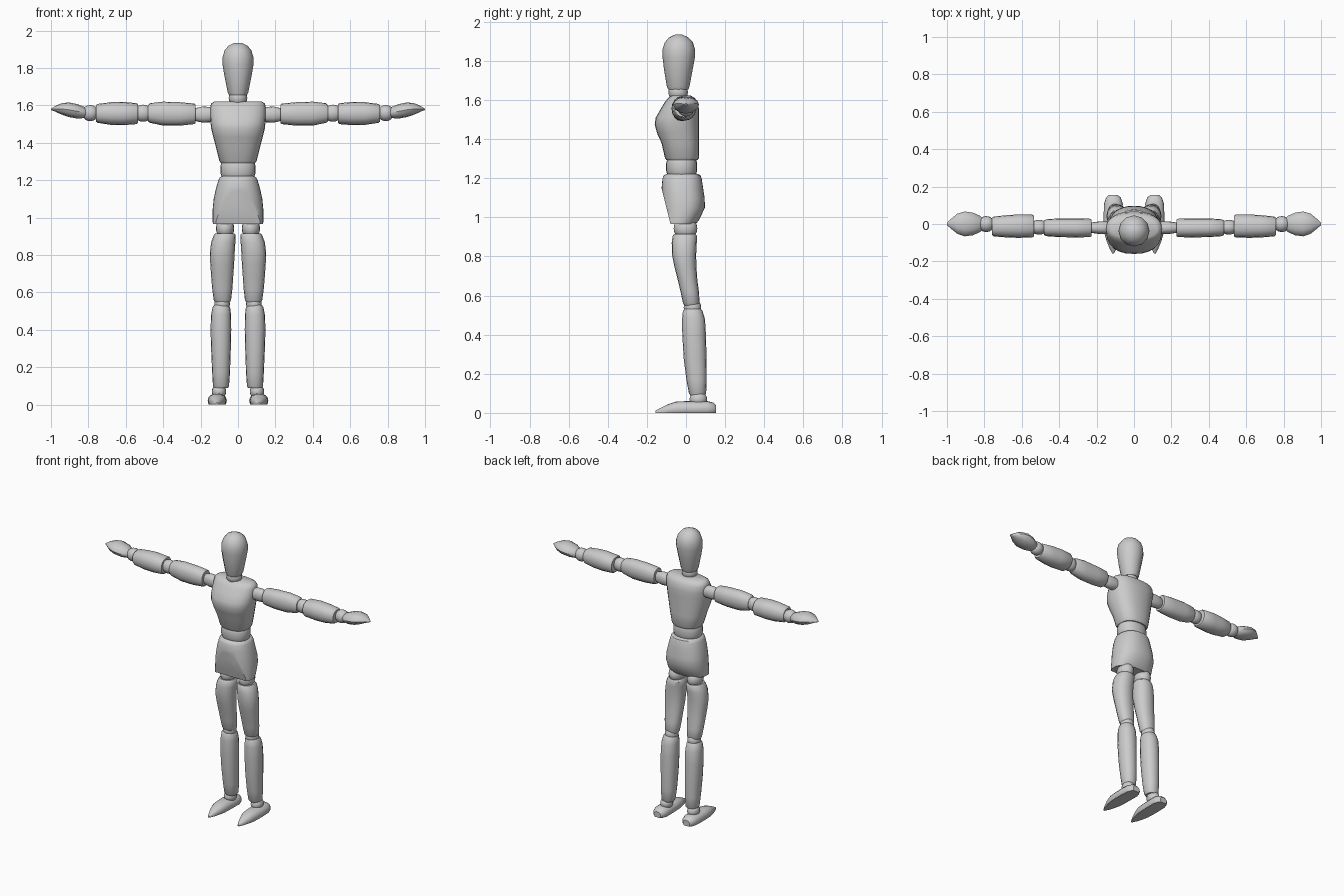
import bpy, bmesh, math
from mathutils import Vector

ORDER = {'x': lambda t, a, b: (t, a, b),
         'y': lambda t, a, b: (a, t, b),
         'z': lambda t, a, b: (a, b, t)}


def loft(name, axis, sections, sides=16, power=2.2, mirror=False, cut=None):
    """Skin rings along an axis; section = (position, a_min, a_max, b_min, b_max)."""
    bm = bmesh.new()
    rings = []
    for t, a0, a1, b0, b1 in sections:
        ring = []
        for i in range(sides):
            w = 2 * math.pi * i / sides
            c, s = math.cos(w), math.sin(w)
            c = math.copysign(abs(c) ** (2 / power), c)
            s = math.copysign(abs(s) ** (2 / power), s)
            p = ORDER[axis](t, (a0 + a1) / 2 + c * (a1 - a0) / 2,
                            (b0 + b1) / 2 + s * (b1 - b0) / 2)
            ring.append(bm.verts.new(p))
        rings.append(ring)
    for r, q in zip(rings, rings[1:]):
        for i in range(sides):
            j = (i + 1) % sides
            bm.faces.new((r[i], r[j], q[j], q[i]))
    bm.faces.new(rings[0])
    bm.faces.new(rings[-1])
    if cut:  # slice flat, keeping the side opposite the normal
        geom = bm.verts[:] + bm.edges[:] + bm.faces[:]
        bmesh.ops.bisect_plane(bm, geom=geom, plane_co=Vector(cut[0]),
                               plane_no=Vector(cut[1]), clear_outer=True)
        bmesh.ops.holes_fill(bm, edges=[e for e in bm.edges if e.is_boundary], sides=0)
    bmesh.ops.recalc_face_normals(bm, faces=bm.faces[:])
    finish(name, bm, mirror)


def ball(name, x, y, z, mirror=False):
    """Ellipsoid joint filling the given (min, max) ranges."""
    bm = bmesh.new()
    bmesh.ops.create_uvsphere(bm, u_segments=16, v_segments=10, radius=1)
    for v in bm.verts:
        v.co = [(r[0] + r[1]) / 2 + c * (r[1] - r[0]) / 2 for c, r in zip(v.co, (x, y, z))]
    finish(name, bm, mirror)


def finish(name, bm, mirror):
    me = bpy.data.meshes.new(name)
    bm.to_mesh(me)
    bm.free()
    ob = bpy.data.objects.new(name, me)
    bpy.context.collection.objects.link(ob)
    if mirror:
        ob.modifiers.new("Mirror", 'MIRROR')


# Head and neck
loft("head", 'z', [
    (1.655, -.048, .048, -.092, .012), (1.67, -.055, .055, -.098, .018),
    (1.76, -.073, .073, -.113, .035), (1.82, -.083, .083, -.12, .046),
    (1.86, -.082, .082, -.12, .046), (1.895, -.071, .071, -.108, .035),
    (1.92, -.05, .05, -.087, .012), (1.935, -.02, .02, -.055, -.02)], sides=12, power=2)
ball("neck", (-.05, .05), (-.09, .01), (1.59, 1.69))

# Torso
loft("chest", 'z', [
    (1.293, -.092, .092, -.1, .06), (1.305, -.1, .1, -.108, .067),
    (1.38, -.119, .119, -.125, .067), (1.43, -.132, .132, -.148, .067),
    (1.475, -.143, .143, -.16, .067), (1.51, -.147, .147, -.155, .067),
    (1.55, -.15, .15, -.132, .067), (1.59, -.149, .149, -.108, .06),
    (1.61, -.143, .143, -.092, .045), (1.622, -.125, .125, -.075, .025)],
    sides=24, power=2.4)
loft("waist", 'z', [
    (1.2, -.08, .08, -.088, .044), (1.222, -.089, .089, -.097, .053),
    (1.24, -.094, .094, -.102, .057), (1.275, -.094, .094, -.102, .057),
    (1.295, -.089, .089, -.097, .053), (1.31, -.08, .08, -.088, .044)], sides=20)
loft("pelvis", 'z', [
    (.965, -.134, .134, -.12, .05), (.985, -.136, .136, -.122, .066),
    (1.05, -.135, .135, -.125, .097), (1.1, -.13, .13, -.125, .095),
    (1.16, -.117, .117, -.124, .086), (1.2, -.105, .105, -.12, .08),
    (1.215, -.098, .098, -.113, .074), (1.222, -.085, .085, -.1, .06)],
    sides=32, power=2.3, cut=((0, -.125, 1.15), (0, -.185, -.046)))

# Arms
loft("shoulder", 'x', [
    (.12, -.05, .01, 1.52, 1.58), (.15, -.054, .014, 1.51, 1.592),
    (.19, -.053, .013, 1.508, 1.594), (.225, -.048, .008, 1.516, 1.586),
    (.24, -.04, 0, 1.525, 1.578)], mirror=True)
loft("upper_arm", 'x', [
    (.228, -.066, .024, 1.505, 1.605), (.235, -.07, .028, 1.5, 1.61),
    (.31, -.072, .03, 1.492, 1.617), (.4, -.07, .03, 1.492, 1.62),
    (.47, -.065, .025, 1.507, 1.612), (.482, -.058, .018, 1.515, 1.6)], mirror=True)
ball("elbow", (.455, .56), (-.057, .022), (1.513, 1.604), mirror=True)
loft("forearm", 'x', [
    (.535, -.066, .044, 1.507, 1.607), (.543, -.072, .05, 1.5, 1.612),
    (.62, -.074, .051, 1.494, 1.619), (.68, -.072, .047, 1.496, 1.617),
    (.75, -.066, .04, 1.507, 1.608), (.76, -.058, .032, 1.514, 1.6)], mirror=True)
ball("wrist", (.745, .835), (-.043, .042), (1.516, 1.602), mirror=True)
loft("hand", 'x', [
    (.812, -.034, .034, 1.538, 1.583), (.822, -.042, .043, 1.532, 1.592),
    (.86, -.06, .06, 1.53, 1.607), (.905, -.066, .067, 1.538, 1.616),
    (.945, -.052, .055, 1.552, 1.611), (.98, -.024, .026, 1.568, 1.595),
    (1.0, -.006, .006, 1.575, 1.582)], sides=12, power=2, mirror=True)

# Legs
ball("hip", (.02, .118), (-.063, .058), (.885, 1.0), mirror=True)
loft("thigh", 'z', [
    (.548, .043, .122, -.008, .064), (.56, .037, .13, -.015, .07),
    (.62, .03, .138, -.028, .066), (.68, .026, .143, -.042, .058),
    (.75, .021, .148, -.06, .053), (.81, .018, .151, -.072, .052),
    (.87, .014, .143, -.073, .055), (.905, .012, .13, -.068, .056),
    (.916, .02, .122, -.06, .048)], mirror=True)
ball("knee", (.043, .127), (-.012, .078), (.493, .585), mirror=True)
loft("shin", 'z', [
    (.088, .055, .127, .022, .096), (.1, .048, .134, .015, .103),
    (.17, .043, .138, .002, .106), (.28, .039, .143, -.012, .105),
    (.4, .036, .147, -.019, .102), (.48, .037, .144, -.02, .097),
    (.52, .042, .136, -.016, .085), (.532, .05, .128, -.008, .076)], mirror=True)
ball("ankle", (.063, .14), (.018, .108), (.03, .11), mirror=True)
loft("foot", 'y', [
    (-.157, .107, .117, -.006, .012), (-.13, .093, .131, -.012, .025),
    (-.09, .078, .147, -.015, .045), (-.05, .066, .158, -.018, .058),
    (.0, .062, .162, -.018, .06), (.06, .061, .162, -.018, .06),
    (.11, .06, .16, -.018, .06), (.14, .07, .15, -.012, .053),
    (.154, .085, .135, -.005, .038)], mirror=True, cut=((0, 0, 0), (0, 0, -1)))

# Smooth shading that keeps rims crisp
bpy.ops.object.select_all(action='SELECT')
bpy.context.view_layer.objects.active = bpy.data.objects["head"]
bpy.ops.object.shade_smooth_by_angle(angle=math.radians(40))
